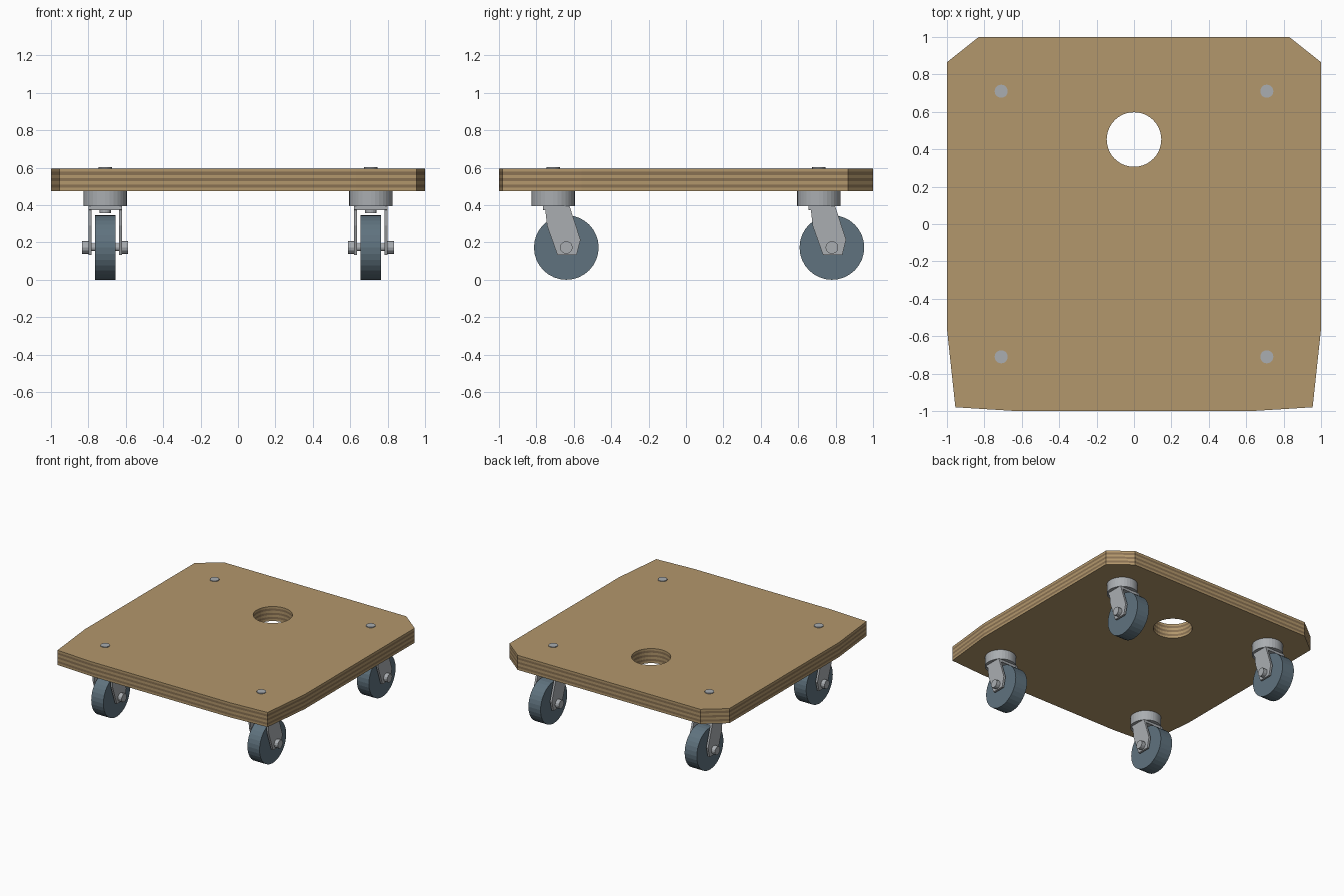
import bpy, bmesh, math
from mathutils import Matrix, Vector

if "Cube" in bpy.data.objects:
    bpy.data.objects.remove(bpy.data.objects["Cube"])


def material(name, rgb):
    m = bpy.data.materials.new(name)
    m.diffuse_color = (*rgb, 1)
    m.use_nodes = True
    m.node_tree.nodes["Principled BSDF"].inputs["Base Color"].default_value = m.diffuse_color
    return m


TAN = material("light_ply", (0.45, 0.31, 0.15))
BROWN = material("dark_ply", (0.25, 0.165, 0.085))
RUBBER = material("blue_grey_rubber", (0.115, 0.17, 0.21))
STEEL = material("steel", (0.40, 0.42, 0.44))


def finish(bm, name, mats, loc=(0, 0, 0)):
    bmesh.ops.recalc_face_normals(bm, faces=bm.faces[:])
    me = bpy.data.meshes.new(name)
    bm.to_mesh(me)
    bm.free()
    for m in mats:
        me.materials.append(m)
    ob = bpy.data.objects.new(name, me)
    ob.location = loc
    bpy.context.collection.objects.link(ob)
    return ob


def add_cyl(bm, r, a, b, segs):
    """Closed cylinder between points a and b."""
    a, b = Vector(a), Vector(b)
    d = b - a
    rot = d.to_track_quat('Z', 'Y').to_matrix().to_4x4()
    bmesh.ops.create_cone(bm, cap_ends=True, segments=segs, radius1=r, radius2=r,
                          depth=d.length, matrix=Matrix.Translation((a + b) / 2) @ rot)


def add_prism_x(bm, profile, x0, x1):
    """Extrude a (y, z) profile from x0 to x1."""
    f = bm.faces.new([bm.verts.new((x0, y, z)) for y, z in profile])
    ext = bmesh.ops.extrude_face_region(bm, geom=[f])["geom"]
    bmesh.ops.translate(bm, vec=(x1 - x0, 0, 0),
                        verts=[v for v in ext if isinstance(v, bmesh.types.BMVert)])


# Plywood deck: stacked rings for the layers, with a hand hole
half = [(0.63, -1), (0.955, -0.98), (1, -0.56), (1, 0.865), (0.83, 1)]
outline = half + [(-x, y) for x, y in reversed(half)]
N = 40
hole = [(0.146 * math.cos(2 * math.pi * i / N), 0.452 + 0.146 * math.sin(2 * math.pi * i / N))
        for i in range(N)]
Z0, Z1, LAYERS = 0.476, 0.596, 7
bm = bmesh.new()
caps = {0: [], LAYERS: []}
for loop in (outline, hole):
    n = len(loop)
    rings = [[bm.verts.new((x, y, Z0 + (Z1 - Z0) * k / LAYERS)) for x, y in loop]
             for k in range(LAYERS + 1)]
    for k in range(LAYERS):
        for i in range(n):
            j = (i + 1) % n
            f = bm.faces.new((rings[k][i], rings[k][j], rings[k + 1][j], rings[k + 1][i]))
            f.material_index = k % 2
    for k in caps:
        caps[k] += [bm.edges.get((rings[k][i], rings[k][(i + 1) % n])) for i in range(n)]
for edges in caps.values():
    bmesh.ops.triangle_fill(bm, use_beauty=True, edges=edges)
finish(bm, "plywood_deck", [TAN, BROWN])

# Casters: all four trail towards +y
OFF, WZ, WR = 0.07, 0.173, 0.173
cheek = [(0.087, 0.396), (0.146, 0.214), (0.125, 0.132), (0.023, 0.132),
         (-0.033, 0.29), (-0.042, 0.373), (-0.055, 0.376), (-0.055, 0.396)]
for sx, side in ((-1, "left"), (1, "right")):
    for sy, end in ((-1, "front"), (1, "back")):
        loc = (0.71 * sx, 0.71 * sy, 0)
        tag = f"_{end}_{side}"

        # Swivel housing under the deck
        bm = bmesh.new()
        add_cyl(bm, 0.116, (0, 0, 0.396), (0, 0, Z0), 32)
        finish(bm, "swivel_housing" + tag, [STEEL], loc)

        # King bolt: flat head on the deck, nut under the fork
        bm = bmesh.new()
        add_cyl(bm, 0.035, (0, 0, Z1 - 0.01), (0, 0, 0.602), 24)
        add_cyl(bm, 0.03, (0, 0, 0.358), (0, 0, 0.38), 16)
        finish(bm, "king_bolt" + tag, [STEEL], loc)

        # Fork: two cheeks and a crown plate
        bm = bmesh.new()
        for s in (-1, 1):
            add_prism_x(bm, cheek, s * 0.073, s * 0.09)
        add_prism_x(bm, [(-0.055, 0.374), (0.09, 0.374), (0.086, 0.396), (-0.055, 0.396)],
                    -0.073, 0.073)
        finish(bm, "fork" + tag, [STEEL], loc)

        # Wheel
        bm = bmesh.new()
        add_cyl(bm, WR, (-0.055, OFF, WZ), (0.055, OFF, WZ), 32)
        finish(bm, "wheel" + tag, [RUBBER], loc)

        # Axle with end caps
        bm = bmesh.new()
        add_cyl(bm, 0.02, (-0.1, OFF, WZ), (0.1, OFF, WZ), 12)
        for s in (-1, 1):
            add_cyl(bm, 0.034, (s * 0.088, OFF, WZ), (s * 0.123, OFF, WZ), 12)
        finish(bm, "axle" + tag, [STEEL], loc)
